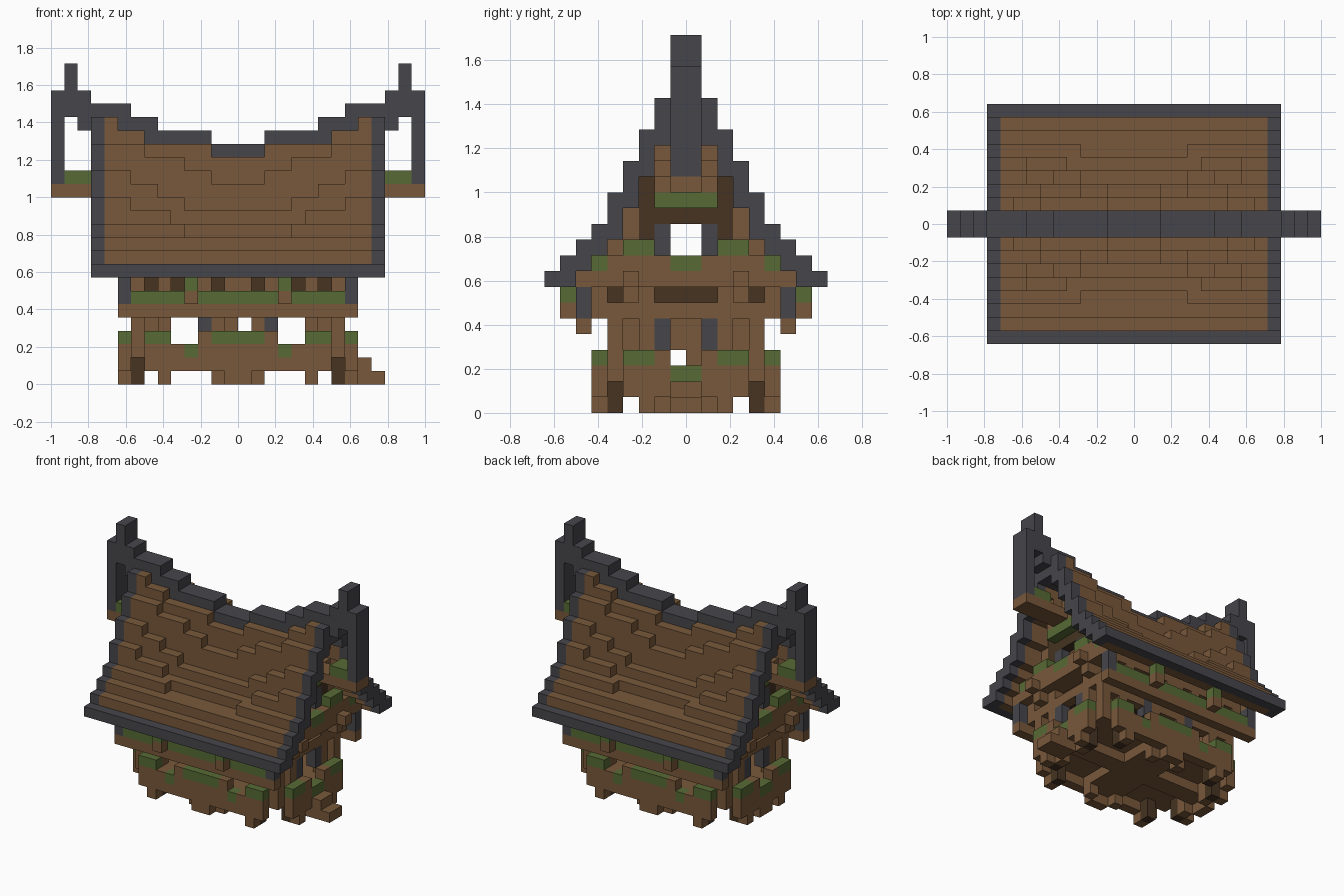
import bpy
import bmesh
from mathutils import Vector

cube = bpy.data.objects.get("Cube")
if cube:
    bpy.data.objects.remove(cube, do_unlink=True)

UNIT = 1 / 14  # edge of one block


def material(name, rgb):
    m = bpy.data.materials.new(name)
    m.use_nodes = True
    m.diffuse_color = (*rgb, 1)
    m.node_tree.nodes["Principled BSDF"].inputs["Base Color"].default_value = (*rgb, 1)
    return m


WOOD, DARK, MOSS, SLATE = range(4)
materials = [
    material("brown wood", (0.188, 0.098, 0.043)),
    material("dark wood", (0.061, 0.034, 0.016)),
    material("green moss", (0.095, 0.145, 0.035)),
    material("grey slate", (0.061, 0.060, 0.069)),
]
blocks = {}  # grid cell -> (part name, colour)


def fill(part, colour, xs, ys, zs):
    for x in range(*xs):
        for y in range(*ys):
            for z in range(*zs):
                blocks[x, y, z] = (part, colour)


def mirrored(part, colour, xs, ys, zs):
    """Fill a box in the +x +y quarter and its three mirror images."""
    for fx in (xs, (-xs[1], -xs[0])):
        for fy in (ys, (-ys[1], -ys[0])):
            fill(part, colour, fx, fy, zs)


# Foundation: floor, cross joists, skirts and feet
mirrored("floor", WOOD, (0, 8), (0, 5), (2, 3))
mirrored("floor_joist", WOOD, (0, 2), (0, 5), (1, 2))
mirrored("floor_joist", WOOD, (2, 8), (0, 1), (1, 2))
mirrored("foundation", WOOD, (0, 7), (5, 6), (1, 3))
mirrored("foundation", WOOD, (8, 9), (0, 4), (1, 3))
mirrored("foundation", MOSS, (3, 4), (5, 6), (2, 3))
mirrored("foundation", MOSS, (8, 9), (0, 1), (2, 3))
mirrored("foot", WOOD, (0, 1), (5, 6), (0, 1))
mirrored("foot", WOOD, (1, 2), (4, 5), (0, 1))
mirrored("foot", WOOD, (5, 6), (5, 6), (0, 1))
mirrored("foot", WOOD, (8, 9), (0, 1), (0, 1))
mirrored("foot", WOOD, (7, 8), (1, 2), (0, 2))
mirrored("foot", WOOD, (8, 9), (2, 3), (0, 1))
mirrored("inner_foot", DARK, (5, 6), (4, 5), (0, 2))
mirrored("inner_foot", DARK, (7, 8), (2, 3), (0, 2))
mirrored("corner_post", WOOD, (7, 8), (4, 5), (2, 7))

# Mossy sills on the skirts
mirrored("sill", MOSS, (0, 2), (5, 6), (3, 4))
mirrored("sill", WOOD, (2, 3), (5, 6), (3, 4))
mirrored("sill", MOSS, (5, 7), (5, 6), (3, 4))
mirrored("sill", MOSS, (8, 9), (2, 4), (3, 4))
mirrored("sill", WOOD, (8, 9), (1, 2), (3, 4))

# Entrance steps on the left side
fill("entrance_steps", WOOD, (9, 10), (-1, 1), (0, 2))
fill("entrance_steps", WOOD, (10, 11), (-1, 1), (0, 1))

# Lower walls: posts, set-back panels, window gaps and slate jambs
mirrored("wall_post", WOOD, (5, 6), (4, 5), (3, 6))
mirrored("wall_post", WOOD, (1, 2), (4, 5), (3, 6))
mirrored("wall_post", WOOD, (7, 8), (2, 3), (3, 6))
mirrored("wall_panel", WOOD, (6, 7), (3, 4), (3, 6))
mirrored("lower_wall", WOOD, (0, 8), (4, 5), (5, 7))
mirrored("lower_wall", WOOD, (7, 8), (0, 5), (6, 7))
mirrored("window_jamb", SLATE, (2, 3), (4, 5), (4, 6))
mirrored("window_jamb", SLATE, (7, 8), (1, 2), (4, 6))
fill("inner_post", WOOD, (-1, 0), (-1, 1), (4, 6))
fill("inner_post", WOOD, (-1, 0), (0, 1), (3, 4))

# Upper floor with joist ends and jetty beams
mirrored("upper_floor", DARK, (0, 7), (0, 5), (7, 8))
mirrored("upper_floor", WOOD, (0, 8), (5, 6), (6, 7))
for x in (0, 2, 5, 7):
    mirrored("joist_end", WOOD, (x, x + 1), (5, 6), (7, 8))
mirrored("joist_end", WOOD, (7, 8), (2, 3), (7, 8))
mirrored("jetty_beam", WOOD, (0, 9), (6, 7), (5, 6))
mirrored("jetty_beam", MOSS, (0, 8), (6, 7), (6, 7))
mirrored("jetty_beam", SLATE, (8, 9), (6, 7), (6, 8))
mirrored("bracket", WOOD, (3, 4), (5, 8), (6, 7))
mirrored("bracket", MOSS, (3, 4), (7, 8), (7, 8))
mirrored("bracket", WOOD, (7, 9), (3, 4), (7, 8))
mirrored("bracket", WOOD, (9, 10), (3, 4), (8, 9))

# Gable beams and ledges
mirrored("gable_beam", WOOD, (8, 9), (0, 7), (8, 9))
mirrored("gable_beam", WOOD, (8, 9), (0, 6), (9, 10))
for y in (0, 5):
    mirrored("gable_beam", MOSS, (8, 9), (y, y + 1), (9, 10))
mirrored("gable_ledge", MOSS, (8, 9), (2, 4), (10, 11))

# Upper walls and gables with dark panels around the window
mirrored("upper_wall", WOOD, (0, 8), (5, 6), (8, 10))
mirrored("gable_wall", WOOD, (7, 8), (0, 6), (8, 10))
mirrored("gable_wall", WOOD, (7, 8), (3, 5), (10, 11))
mirrored("gable_wall", WOOD, (7, 8), (3, 4), (11, 13))
mirrored("gable_panel", DARK, (7, 8), (2, 3), (10, 15))
mirrored("gable_panel", DARK, (7, 8), (0, 2), (12, 13))
mirrored("gable_wall", WOOD, (7, 8), (0, 2), (13, 17))
mirrored("gable_wall", SLATE, (7, 8), (1, 2), (10, 12))
mirrored("gable_lintel", MOSS, (8, 9), (0, 2), (13, 14))
mirrored("gable_lintel", WOOD, (8, 9), (0, 2), (14, 15))

# Sagging roof: (top, thickness, sag steps as {half width: drop}) per row
rows = [
    (20, 3, {2: 3, 7: 2, 9: 1}),
    (18, 3, {2: 3, 4: 2, 7: 1}),
    (16, 3, {4: 3, 6: 2, 8: 1}),
    (14, 3, {5: 2, 8: 1}),
    (12, 2, {4: 1}),
    (11, 2, {}),
    (10, 2, {}),
]
for y, (top, thick, steps) in enumerate(rows, start=1):
    for x in range(10):
        h = top - next((d for w, d in steps.items() if x < w), 0)
        mirrored("roof_shingles", WOOD, (x, x + 1), (y, y + 1), (h - thick, h))
    mirrored("roof_trim", SLATE, (10, 11), (y, y + 1), (top - thick, top))
mirrored("eave", SLATE, (0, 11), (8, 9), (8, 9))

# Stepped ridge and the raised ends
for x0, x1, low, high in ((0, 2, 15, 18), (2, 6, 16, 19), (6, 8, 17, 20), (8, 11, 18, 21),
                          (11, 12, 19, 22), (12, 13, 20, 24), (13, 14, 15, 22)):
    mirrored("ridge", SLATE, (x0, x1), (0, 1), (low, high))
mirrored("ridge_support", WOOD, (9, 14), (0, 1), (14, 15))
mirrored("ridge_support", MOSS, (11, 13), (0, 1), (15, 16))


def build(part):
    """Make one object from the exposed faces of a part's blocks."""
    bm = bmesh.new()
    for cell, (name, colour) in blocks.items():
        if name != part:
            continue
        centre = Vector(cell) + Vector((0.5, 0.5, 0.5))
        for axis in range(3):
            for side in (-1, 1):
                n = Vector((0, 0, 0))
                n[axis] = side
                if tuple(int(c + d) for c, d in zip(cell, n)) in blocks:
                    continue
                u = Vector((0, 0, 0))
                u[(axis + 1) % 3] = 0.5
                v = n.cross(u)
                mid = centre + n / 2
                corners = (mid - u - v, mid + u - v, mid + u + v, mid - u + v)
                face = bm.faces.new([bm.verts.new(p * UNIT) for p in corners])
                face.material_index = colour
    bmesh.ops.remove_doubles(bm, verts=bm.verts, dist=UNIT / 100)
    mesh = bpy.data.meshes.new(part)
    bm.to_mesh(mesh)
    bm.free()
    for m in materials:
        mesh.materials.append(m)
    bpy.context.collection.objects.link(bpy.data.objects.new(part, mesh))


for part in sorted({name for name, _ in blocks.values()}):
    build(part)
